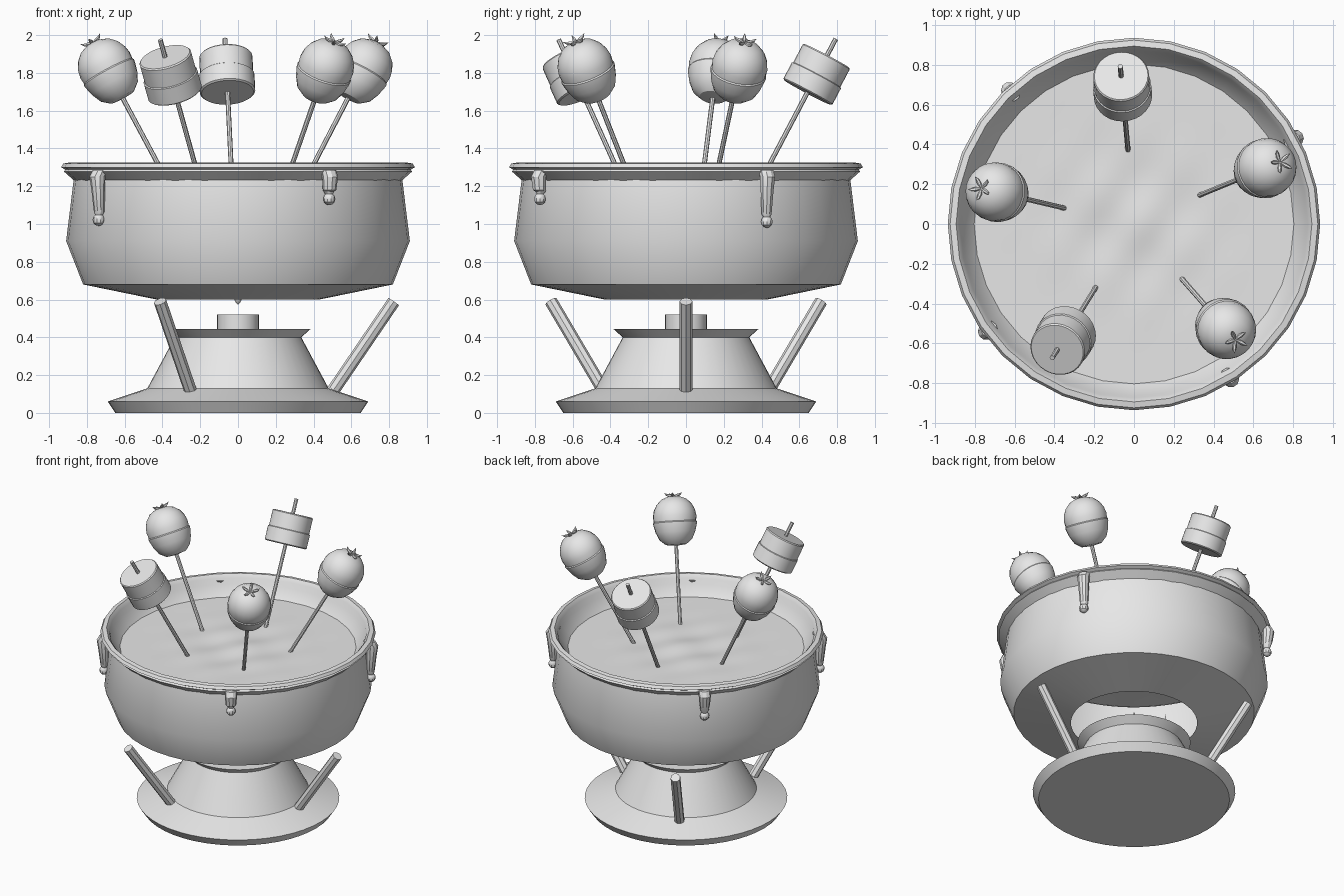
import bpy
import bmesh
import math
from mathutils import Vector

cube = bpy.data.objects.get("Cube")
if cube:
    bpy.data.objects.remove(cube, do_unlink=True)

grey = bpy.data.materials.new("light grey")
grey.use_nodes = True
grey.diffuse_color = (0.8, 0.8, 0.8, 1)
grey.node_tree.nodes["Principled BSDF"].inputs["Base Color"].default_value = (0.8, 0.8, 0.8, 1)
UP = Vector((0, 0, 1))


def finish(name, bm, smooth=30):
    bmesh.ops.remove_doubles(bm, verts=bm.verts, dist=0.0002)
    mesh = bpy.data.meshes.new(name)
    bm.to_mesh(mesh)
    bm.free()
    mesh.materials.append(grey)
    obj = bpy.data.objects.new(name, mesh)
    bpy.context.collection.objects.link(obj)
    bpy.ops.object.select_all(action='DESELECT')
    obj.select_set(True)
    bpy.context.view_layer.objects.active = obj
    if smooth:
        bpy.ops.object.shade_smooth_by_angle(angle=math.radians(smooth))
    return obj


def sweep(bm, centres, radii, axis, sides, caps=True):
    """Loft rings of given radii, all square to one axis."""
    axis = axis.normalized()
    helper = Vector((1, 0, 0)) if abs(axis.x) < 0.7 else Vector((0, 1, 0))
    u = (helper - axis * helper.dot(axis)).normalized()
    v = axis.cross(u)
    rings = []
    for c, r in zip(centres, radii):
        angles = [math.tau * i / sides for i in range(sides)]
        rings.append([bm.verts.new(c + (u * math.cos(a) + v * math.sin(a)) * r) for a in angles])
    for low, high in zip(rings, rings[1:]):
        for i in range(sides):
            j = (i + 1) % sides
            bm.faces.new((low[i], low[j], high[j], high[i]))
    if caps:
        bm.faces.new(rings[0][::-1])
        bm.faces.new(rings[-1])


def lathe(name, profile, sides=32, caps=True, origin=Vector(), axis=UP):
    bm = bmesh.new()
    axis = axis.normalized()
    sweep(bm, [origin + axis * z for r, z in profile], [max(r, 0.001) for r, z in profile],
          axis, sides, caps)
    return finish(name, bm)


def rod(name, start, end, radius, sides):
    bm = bmesh.new()
    sweep(bm, [start, end], [radius, radius], end - start, sides)
    return finish(name, bm)


def polar(degrees, r, z):
    a = math.radians(degrees)
    return Vector((r * math.cos(a), r * math.sin(a), z))


# Stand and burner
lathe("stand", [(0.65, 0), (0.69, 0.06), (0.48, 0.13), (0.335, 0.4), (0.385, 0.445)], 48)
lathe("burner", [(0.11, 0.44), (0.11, 0.52)])
lathe("flame", [(0.002, 0.575), (0.016, 0.59), (0.024, 0.615), (0.016, 0.65), (0.002, 0.68)], 12)
for n in range(3):
    rod("support_leg", polar(120 * n, 0.505, 0.12), polar(120 * n, 0.825, 0.59), 0.034, 8)

# Pot with open underside, and its rim
lathe("pot", [(0.43, 0.6), (0.82, 0.68), (0.91, 0.91), (0.87, 1.235)], 40, False)
lathe("rim", [(0.868, 1.23), (0.922, 1.278), (0.914, 1.288), (0.937, 1.3), (0.925, 1.32),
              (0.895, 1.325), (0.875, 1.3), (0.865, 1.26), (0.8, 1.185)], 32, False)

# Melted filling with gentle ripples near the middle
bm = bmesh.new()
bmesh.ops.create_grid(bm, x_segments=40, y_segments=40, size=1)
for vert in bm.verts:
    x, y = vert.co.x, vert.co.y
    # Map the square grid onto a disc
    vert.co.x = 0.81 * x * math.sqrt(1 - y * y / 2)
    vert.co.y = 0.81 * y * math.sqrt(1 - x * x / 2)
    fade = math.exp(-8 * vert.co.length_squared)
    vert.co.z = 1.19 + 0.014 * fade * math.sin(11 * x + 1) * math.cos(10 * y - 4 * x)
finish("melted_filling", bm)

# Drips hanging over the rim
for angle, bottom in ((28, 0.98), (133, 1.06), (216, 0.99), (302, 1.1)):
    bm = bmesh.new()
    ball = bottom + 0.032
    path = [(0.9, 1.285, 0.042), (0.92, 1.25, 0.042), (0.915, 1.18, 0.036),
            (0.908, ball + 0.04, 0.028), (0.91, ball + 0.026, 0.02), (0.912, ball + 0.016, 0.028),
            (0.912, ball, 0.032), (0.912, ball - 0.016, 0.028), (0.912, ball - 0.028, 0.016),
            (0.912, bottom, 0.002)]
    path.reverse()
    sweep(bm, [polar(angle, r, z) for r, z, w in path], [w for r, z, w in path], UP, 10)
    finish("drip", bm)


def leaf_crown(centre, axis):
    """Five small pointed leaves curling away from the fruit."""
    bm = bmesh.new()
    side = axis.orthogonal().normalized()
    other = axis.cross(side)
    for n in range(5):
        a = math.tau * n / 5
        out = side * math.cos(a) + other * math.sin(a)
        steps = [(0.005, 0.004, 0.005), (0.03, 0.008, 0.011), (0.05, 0.014, 0.008), (0.064, 0.026, 0.001)]
        sweep(bm, [centre + out * d + axis * h for d, h, w in steps], [w for d, h, w in steps], out, 6)
    finish("leaf_crown", bm)


# Dipped fruit: coated lower part with a lip, bare upper part
fruit = [(0.01, -0.172), (0.07, -0.165), (0.112, -0.13), (0.135, -0.08), (0.148, -0.03), (0.15, -0.015),
         (0.145, -0.008), (0.148, 0.03), (0.14, 0.07), (0.12, 0.11), (0.085, 0.145), (0.04, 0.163), (0.002, 0.165)]
for base, head in (((-0.35, 0.08, 1.18), (-0.69, 0.16, 1.815)),
                   ((0.33, 0.145, 1.18), (0.66, 0.28, 1.815)),
                   ((0.24, -0.275, 1.18), (0.46, -0.525, 1.815))):
    base, head = Vector(base), Vector(head)
    axis = (head - base).normalized()
    rod("fruit_skewer", base, head, 0.013, 8)
    lathe("dipped_fruit", fruit, 24, True, head, axis)
    leaf_crown(head + axis * 0.162, axis)

# Dipped sweets: cylinders with a slightly thicker coated end
sweet = [(0.138, -0.112), (0.147, -0.105), (0.147, -0.01), (0.141, -0.006), (0.141, 0.1), (0.135, 0.107)]
for base, head in (((-0.03, 0.37, 1.18), (-0.06, 0.695, 1.795)),
                   ((-0.19, -0.315, 1.18), (-0.36, -0.59, 1.79))):
    base, head = Vector(base), Vector(head)
    axis = (head - base).normalized()
    rod("sweet_skewer", base, head + axis * 0.21, 0.013, 8)
    lathe("dipped_sweet", sweet, 28, True, head, axis)
